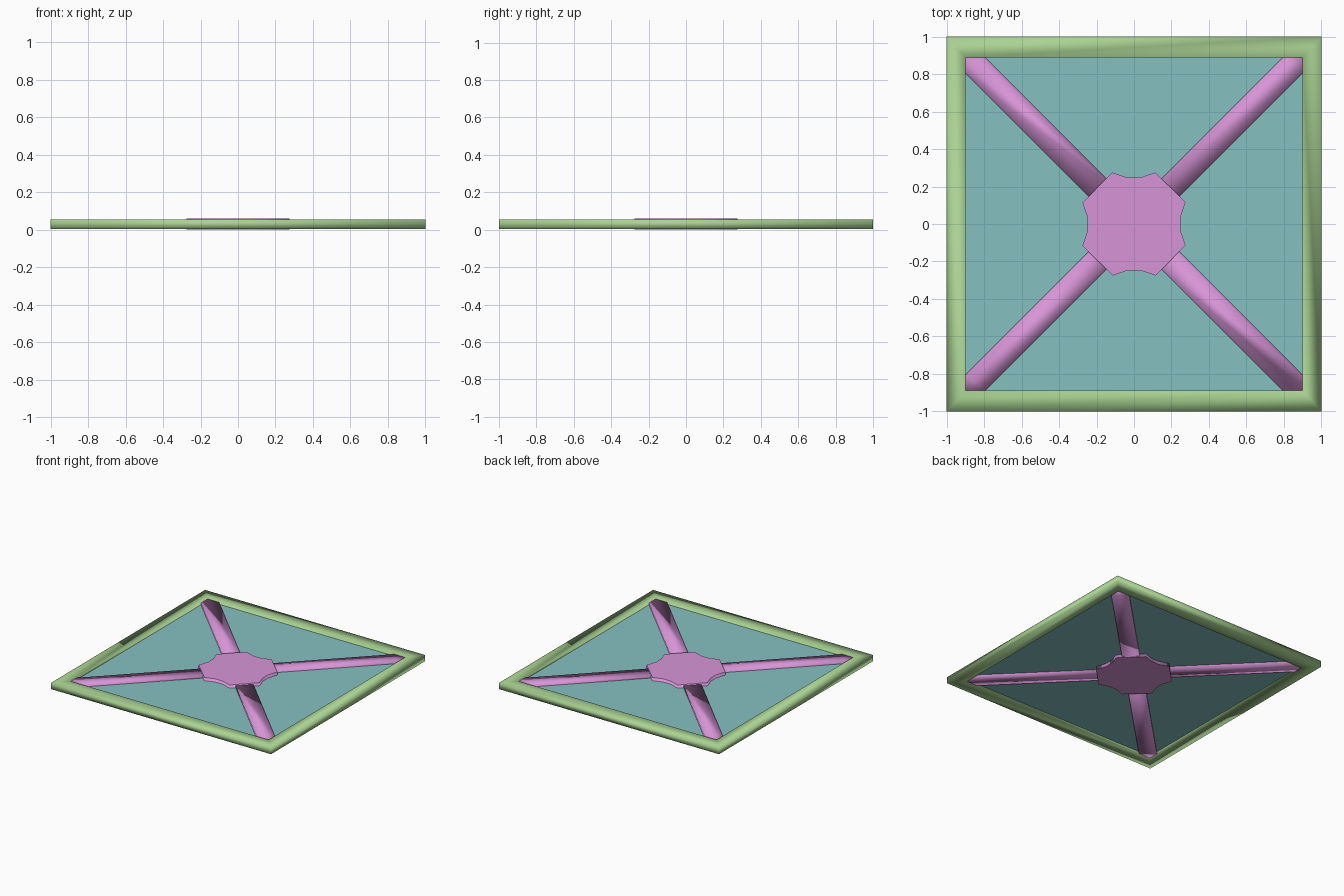
import bpy, bmesh

if "Cube" in bpy.data.objects:
    bpy.data.objects.remove(bpy.data.objects["Cube"])


def material(name, rgb):
    m = bpy.data.materials.new(name)
    m.diffuse_color = (*rgb, 1)
    m.use_nodes = True
    m.node_tree.nodes["Principled BSDF"].inputs["Base Color"].default_value = m.diffuse_color
    return m


green = material("frame_green", (0.40, 0.65, 0.29))
teal = material("panel_teal", (0.24, 0.53, 0.53))
pink = material("brace_pink", (0.68, 0.30, 0.68))


def finish(name, bm, mat, smooth):
    bmesh.ops.recalc_face_normals(bm, faces=bm.faces)
    for f in bm.faces:
        f.smooth = smooth
    me = bpy.data.meshes.new(name)
    bm.to_mesh(me)
    bm.free()
    me.materials.append(mat)
    ob = bpy.data.objects.new(name, me)
    bpy.context.collection.objects.link(ob)
    return ob


def prism(name, outline, z0, z1, mat, smooth=True, inset=0):
    bm = bmesh.new()
    low = [bm.verts.new((x, y, z0)) for x, y in outline]
    high = [bm.verts.new((x, y, z1)) for x, y in outline]
    caps = [bm.faces.new(low[::-1]), bm.faces.new(high)]
    n = len(outline)
    for i in range(n):
        j = (i + 1) % n
        bm.faces.new((low[i], low[j], high[j], high[i]))
    if inset:
        bmesh.ops.inset_individual(bm, faces=caps, thickness=inset)
    return finish(name, bm, mat, smooth)


# Square frame: a rectangular section carried round four mitred corners
bm = bmesh.new()
section = [(1.0, 1.0, 0.008), (1.0, 1.0, 0.058), (0.9, 0.89, 0.058), (0.9, 0.89, 0.008)]
rings = [[bm.verts.new((sx * x, sy * y, z)) for x, y, z in section]
         for sx, sy in ((1, 1), (-1, 1), (-1, -1), (1, -1))]
for i in range(4):
    a, b = rings[i], rings[(i + 1) % 4]
    for k in range(4):
        m = (k + 1) % 4
        bm.faces.new((a[k], a[m], b[m], b[k]))
finish("frame", bm, green, True)

# Thin infill panel
prism("panel", [(-0.91, -0.9), (0.91, -0.9), (0.91, 0.9), (-0.91, 0.9)],
      0.029, 0.037, teal, smooth=False)

# Four diagonal braces, cut to a point where they meet the frame corners
for sx, sy, tag in ((1, 1, "back_right"), (-1, 1, "back_left"),
                    (-1, -1, "front_left"), (1, -1, "front_right")):
    pts = [(0.15, 0.055), (0.9, 0.805), (0.9, 0.89), (0.795, 0.89), (0.055, 0.15)]
    prism("brace_" + tag, [(sx * x, sy * y) for x, y in pts], 0.013, 0.053, pink)

# Central hub: sixteen-sided plate with shallow notches on each side
quarter = [(0.275, -0.113), (0.248, -0.035), (0.248, 0.035), (0.275, 0.117)]
outline = []
for r in range(4):
    for x, y in quarter:
        for _ in range(r):
            x, y = -y, x
        outline.append((x, y))
prism("hub", outline, 0.003, 0.063, pink, inset=0.03)

# Rest the model on z = 0
for ob in bpy.context.collection.objects:
    ob.location.z -= 0.003
